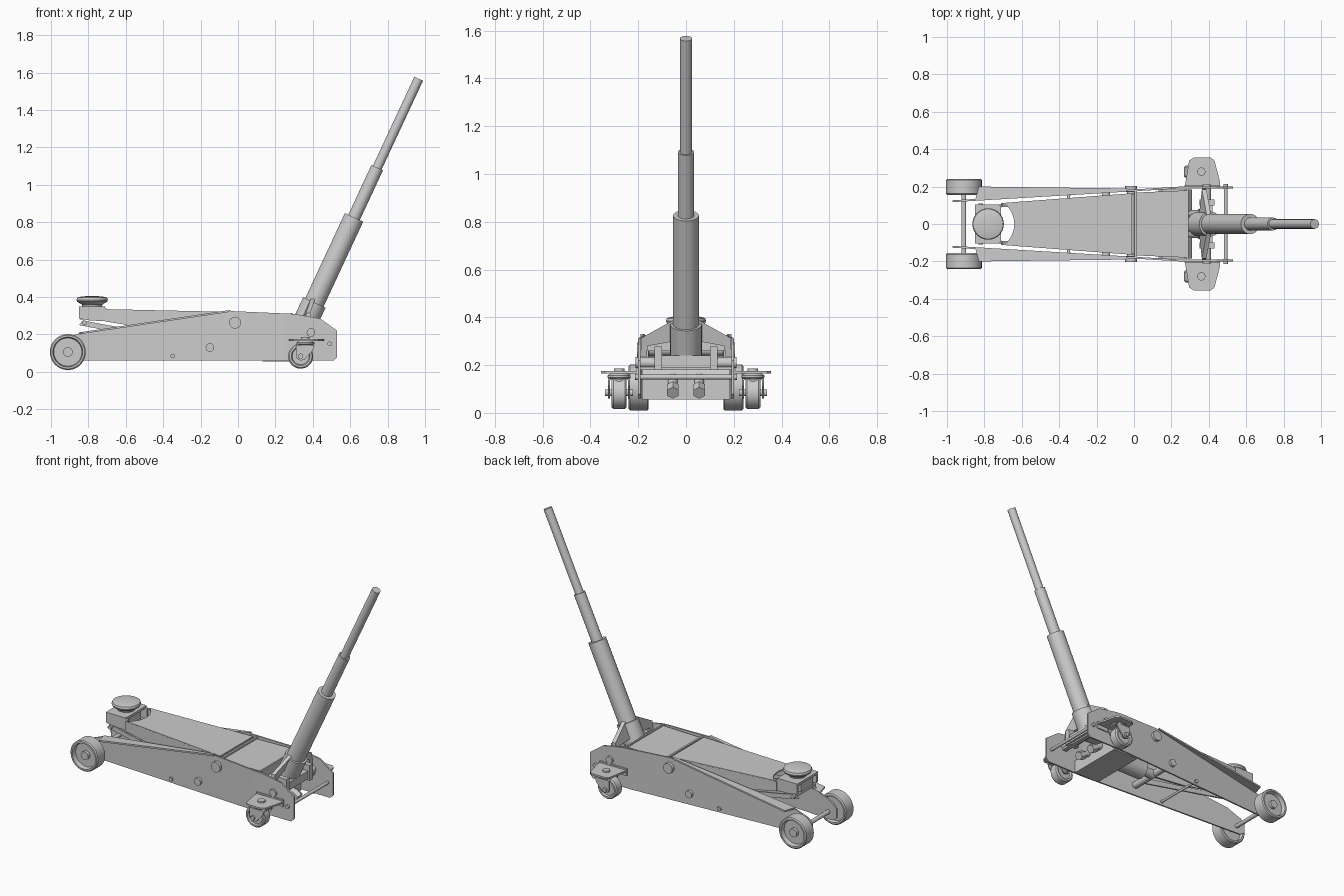
import bpy, bmesh, math
from mathutils import Vector, Matrix


def finish(name, bm, smooth=True):
    bmesh.ops.recalc_face_normals(bm, faces=bm.faces)
    me = bpy.data.meshes.new(name)
    bm.to_mesh(me)
    bm.free()
    ob = bpy.data.objects.new(name, me)
    bpy.context.collection.objects.link(ob)
    if smooth:
        bpy.ops.object.select_all(action='DESELECT')
        ob.select_set(True)
        bpy.context.view_layer.objects.active = ob
        bpy.ops.object.shade_smooth_by_angle(angle=math.radians(35))
    return ob


def prism(name, pts, a, b, plane='xz', bend=None, cuts=()):
    """Extrude a 2D outline from a to b along the remaining axis."""
    bm = bmesh.new()
    put = {'xz': lambda u, v, w: (u, w, v), 'xy': lambda u, v, w: (u, v, w)}[plane]
    lo = [bm.verts.new(put(u, v, a)) for u, v in pts]
    hi = [bm.verts.new(put(u, v, b)) for u, v in pts]
    n = len(pts)
    bm.faces.new(lo)
    bm.faces.new(hi[::-1])
    for i in range(n):
        bm.faces.new((lo[i], lo[(i + 1) % n], hi[(i + 1) % n], hi[i]))
    for x in cuts:
        bmesh.ops.bisect_plane(bm, geom=bm.verts[:] + bm.edges[:] + bm.faces[:],
                               plane_co=(x, 0, 0), plane_no=(1, 0, 0))
    if bend:
        for v in bm.verts:
            v.co.y += bend(v.co.x)
    return finish(name, bm, False)


def box(name, x0, x1, y0, y1, z0, z1):
    return prism(name, [(x0, z0), (x1, z0), (x1, z1), (x0, z1)], y0, y1)


def lathe(name, profile, origin, axis, seg=40):
    """Spin (radius, height) points around an axis through origin."""
    bm = bmesh.new()
    vs = [bm.verts.new((r, 0, h)) for r, h in profile]
    es = [bm.edges.new(p) for p in zip(vs, vs[1:])]
    bmesh.ops.spin(bm, geom=vs + es, cent=(0, 0, 0), axis=(0, 0, 1),
                   angle=2 * math.pi, steps=seg)
    bmesh.ops.remove_doubles(bm, verts=bm.verts, dist=1e-5)
    q = Vector((0, 0, 1)).rotation_difference(Vector(axis).normalized())
    bmesh.ops.transform(bm, verts=bm.verts, matrix=Matrix.Translation(origin) @ q.to_matrix().to_4x4())
    return finish(name, bm)


def rod(name, p, q, r, seg=24):
    d = Vector(q) - Vector(p)
    return lathe(name, [(0, 0), (r, 0), (r, d.length), (0, d.length)], p, d, seg)


def plate_y(x):
    return 0.2 - 0.06 * max(0, 0.25 - x)


# Side frame plates, flanges, wheels, bolts and casters on both sides
plate = [(-0.97, 0.08), (-0.94, 0.06), (0.51, 0.06), (0.53, 0.08), (0.53, 0.22), (0.44, 0.285),
         (0.30, 0.31), (-0.04, 0.325), (-0.86, 0.203), (-0.94, 0.17), (-0.97, 0.14)]
for s, side in ((-1, 'right'), (1, 'left')):
    prism(side + '_frame_plate', plate, -s * 0.01, 0, bend=lambda x: s * plate_y(x), cuts=(0.25,))

    # Sloping outward flange
    bm = bmesh.new()
    c = []
    for dz in (-0.004, 0.006):
        c.append([bm.verts.new(p) for p in (
            (-0.85, s * (plate_y(-0.85) - 0.01), 0.205 + dz), (-0.83, s * 0.2, 0.208 + dz),
            (-0.04, s * 0.19, 0.325 + dz), (-0.04, s * (plate_y(-0.04) - 0.01), 0.325 + dz))])
    bm.faces.new(c[0])
    bm.faces.new(c[1])
    for i in range(4):
        j = (i + 1) % 4
        bm.faces.new((c[0][i], c[0][j], c[1][j], c[1][i]))
    finish(side + '_frame_flange', bm, False)

    # Front wheel with dished faces
    lathe(side + '_front_wheel', [(0, -0.02), (0.075, -0.02), (0.08, -0.042), (0.09, -0.042), (0.096, -0.036),
          (0.096, 0.036), (0.09, 0.042), (0.08, 0.042), (0.075, 0.015), (0, 0.015)],
          (-0.91, s * 0.198, 0.106), (0, s, 0), 48)
    rod(side + '_wheel_hub', (-0.91, s * 0.2, 0.106), (-0.91, s * 0.232, 0.106), 0.026)

    # Bolt heads on the frame
    for x, z, r, d in ((-0.015, 0.263, 0.032, 0.02), (-0.15, 0.13, 0.023, 0.016),
                       (-0.35, 0.085, 0.012, 0.01), (0.39, 0.21, 0.023, 0.012), (0.49, 0.15, 0.012, 0.014)):
        y = plate_y(x)
        rod(side + '_frame_bolt', (x, s * (y - 0.012), z), (x, s * (y + d), z), r, 16)

    # Caster mounting bracket
    prism(side + '_caster_bracket', [(0.27, s * 0.195), (0.46, s * 0.195), (0.46, s * 0.225), (0.43, s * 0.34),
          (0.41, s * 0.355), (0.32, s * 0.355), (0.295, s * 0.34), (0.28, s * 0.25)], 0.165, 0.176, 'xy')
    box(side + '_bracket_lip', 0.27, 0.46, s * 0.198, s * 0.207, 0.14, 0.185)
    rod(side + '_caster_pin', (0.36, s * 0.28, 0.13), (0.36, s * 0.28, 0.186), 0.022)
    lathe(side + '_caster_swivel', [(0, 0), (0.04, 0), (0.048, 0.008), (0.048, 0.016), (0.035, 0.026), (0, 0.026)],
          (0.36, s * 0.28, 0.14), (0, 0, 1))
    # Caster fork and wheel
    box(side + '_caster_fork_top', 0.31, 0.41, s * 0.28 - 0.046, s * 0.28 + 0.046, 0.137, 0.144)
    for t in (-1, 1):
        y = s * 0.28 + t * 0.042
        prism(side + '_caster_fork_arm', [(0.31, 0.144), (0.41, 0.144), (0.40, 0.115), (0.355, 0.065),
              (0.335, 0.06), (0.315, 0.07), (0.31, 0.09)], y - 0.004, y + 0.004)
    lathe(side + '_caster_wheel', [(0, -0.022), (0.045, -0.022), (0.05, -0.032), (0.06, -0.032), (0.067, -0.024),
          (0.067, 0.024), (0.06, 0.032), (0.05, 0.032), (0.045, 0.022), (0, 0.022)],
          (0.335, s * 0.28, 0.084), (0, 1, 0))
    rod(side + '_caster_axle', (0.335, s * 0.28 - 0.058, 0.084), (0.335, s * 0.28 + 0.058, 0.084), 0.014, 12)

    # Lift arm side wall and parallel link
    prism(side + '_arm_wall', [(-0.71, 0.27), (-0.5, 0.235), (-0.05, 0.21), (0.02, 0.23), (0.02, 0.3),
          (-0.03, 0.315), (-0.71, 0.33)], -s * 0.01, 0,
          bend=lambda x: s * (0.165 + 0.075 * x))
    prism(side + '_parallel_link', [(-0.85, 0.25), (-0.83, 0.275), (-0.70, 0.25), (-0.15, 0.165), (-0.13, 0.14),
          (-0.16, 0.13), (-0.72, 0.225)], -s * 0.01, 0,
          bend=lambda x: s * (0.135 + 0.05 * x))
    # Saddle mount cheek
    prism(side + '_mount_cheek', [(-0.85, 0.285), (-0.79, 0.275), (-0.70, 0.27), (-0.70, 0.335), (-0.72, 0.35),
          (-0.85, 0.35)], s * 0.09, s * 0.105)

    # Pump pistons, yoke pads and gusset wings
    rod(side + '_pump_piston', (0.28, s * 0.055, 0.15), (0.38, s * 0.055, 0.09), 0.02)
    rod(side + '_pump_piston_cap', (0.35, s * 0.055, 0.108), (0.39, s * 0.055, 0.084), 0.028, 6)
    box(side + '_yoke_pad', 0.35, 0.43, s * 0.10, s * 0.132, 0.18, 0.277)
    wing = prism(side + '_yoke_gusset', [(0, 0), (0, 0.19), (0.02, 0.19), (0.02, 0)], 0, 0.01)
    bm = bmesh.new()
    outline = [(0.05, 0.39, 0.40), (0.185, 0.315, 0.375), (0.195, 0.20, 0.375), (0.17, 0.20, 0.375),
               (0.16, 0.28, 0.375), (0.05, 0.30, 0.36)]
    f = [[bm.verts.new((x + d, s * y, z)) for y, z, x in outline] for d in (-0.012, 0.012)]
    bm.faces.new(f[0])
    bm.faces.new(f[1])
    for i in range(6):
        j = (i + 1) % 6
        bm.faces.new((f[0][i], f[0][j], f[1][j], f[1][i]))
    bm.to_mesh(wing.data)
    bm.free()

# Cross rods
for name, x, z, r, y in (('front_axle', -0.91, 0.106, 0.013, 0.2), ('arm_pivot_shaft', -0.015, 0.263, 0.022, 0.18),
                         ('ram_trunnion', -0.15, 0.13, 0.022, 0.17), ('spring_rod', -0.35, 0.085, 0.008, 0.16),
                         ('yoke_shaft', 0.39, 0.21, 0.023, 0.2), ('rear_tie_rod', 0.49, 0.15, 0.01, 0.21),
                         ('mount_pin', -0.82, 0.262, 0.012, 0.11)):
    rod(name, (x, -y, z), (x, y, z), r)

# Lift arm top with rounded notch around the saddle
notch = [(-0.78 + 0.14 * math.cos(t), 0.14 * math.sin(t))
         for t in [math.radians(45 - 9 * i) for i in range(11)]]
top = prism('lift_arm_top', [(-0.7, 0.112), *notch, (-0.7, -0.112), (-0.01, -0.164), (-0.01, 0.164)],
            -0.006, 0.004, 'xy')
for v in top.data.vertices:
    v.co.z += 0.331 - 0.022 * (v.co.x + 0.7)

# Saddle and its mount block
box('saddle_mount', -0.85, -0.71, -0.1, 0.1, 0.335, 0.35)
box('saddle_mount_core', -0.845, -0.72, -0.06, 0.06, 0.28, 0.34)
lathe('saddle', [(0, 0.345), (0.05, 0.345), (0.055, 0.36), (0.08, 0.375), (0.084, 0.385), (0.08, 0.397),
      (0.06, 0.402), (0.03, 0.405), (0, 0.405)], (-0.78, 0, 0), (0, 0, 1))

# Rear cover panel with raised edge frame
prism('rear_cover', [(0.01, -0.168), (0.29, -0.18), (0.29, 0.18), (0.01, 0.168)], 0.30, 0.308, 'xy')
box('cover_front_rib', 0.003, 0.015, -0.18, 0.18, 0.28, 0.318)
box('cover_rear_rib', 0.282, 0.292, -0.19, 0.19, 0.26, 0.315)

# Hydraulic power unit
prism('pump_body', [(0.13, 0.055), (0.31, 0.055), (0.31, 0.14), (0.27, 0.19), (0.15, 0.2), (0.13, 0.18)], -0.185, 0.185)
rod('ram_cylinder', (-0.06, 0, 0.13), (0.14, 0, 0.13), 0.06, 32)
rod('ram_piston', (-0.15, 0, 0.13), (-0.05, 0, 0.13), 0.03)

# Yoke cross bars
box('yoke_bar', 0.36, 0.42, -0.13, 0.13, 0.19, 0.24)
box('yoke_lower_bar', 0.375, 0.405, -0.19, 0.19, 0.18, 0.2)

# Handle socket and telescoping handle
base, tip = Vector((0.345, 0, 0.235)), Vector((0.966, 0, 1.567))
axis = (tip - base).normalized()
rod('handle_socket', base, base + axis * 0.15, 0.066, 32)
rod('handle_lower_tube', base + axis * 0.05, base + axis * 0.652, 0.054, 32)
rod('handle_middle_tube', base + axis * 0.6, base + axis * 0.945, 0.034, 32)
rod('handle_upper_tube', base + axis * 0.9, tip, 0.0255, 32)
